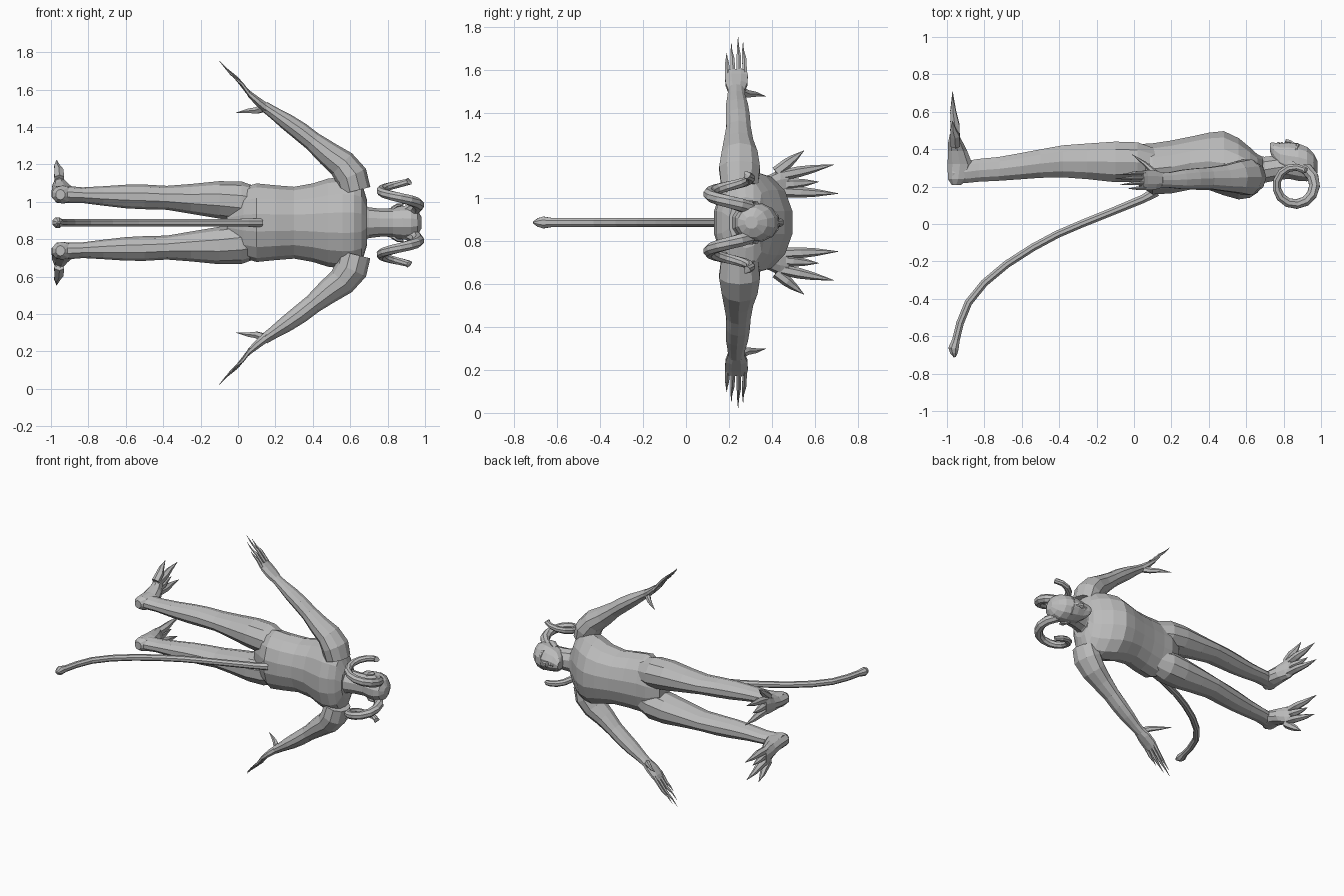
import bpy, bmesh, math
from mathutils import Vector

MID = 0.888  # height of the symmetry plane
X, Y, Z = Vector((1, 0, 0)), Vector((0, 1, 0)), Vector((0, 0, 1))

skin = bpy.data.materials.new("grey_skin")
skin.diffuse_color = (0.5, 0.5, 0.5, 1)


def loft(name, rows, ref, axis=None, sides=10, flip=1):
    """Skin elliptical rings; row = x, y, z offset, radius along ref, other radius."""
    pts = [Vector((r[0], r[1], MID + flip * r[2])) for r in rows]
    bm = bmesh.new()
    rings = []
    for i, (p, r) in enumerate(zip(pts, rows)):
        t = axis or (pts[min(i + 1, len(pts) - 1)] - pts[max(i - 1, 0)]).normalized()
        u = (ref - t * ref.dot(t)).normalized()
        v = t.cross(u)
        ring = []
        for k in range(sides):
            a = 2 * math.pi * (k + 0.5) / sides
            ring.append(bm.verts.new(p + u * (r[3] * math.cos(a)) + v * (r[4] * math.sin(a))))
        rings.append(ring)
    for a, b in zip(rings, rings[1:]):
        for k in range(sides):
            n = (k + 1) % sides
            bm.faces.new((a[k], a[n], b[n], b[k]))
    bm.faces.new(rings[0])
    bm.faces.new(rings[-1])
    bmesh.ops.recalc_face_normals(bm, faces=bm.faces)
    me = bpy.data.meshes.new(name)
    bm.to_mesh(me)
    bm.free()
    me.materials.append(skin)
    ob = bpy.data.objects.new(name, me)
    bpy.context.collection.objects.link(ob)
    return ob


def pair(name, rows, ref, axis=None, sides=10):
    for flip, side in ((1, "left"), (-1, "right")):
        loft(f"{name}_{side}", rows, ref, axis, sides, flip)


# Torso, neck and head lie along x, with the chest facing +y
loft("torso", [
    (-.06, .33, 0, .06, .11), (.03, .315, 0, .115, .19), (.1, .295, 0, .14, .21),
    (.2, .305, 0, .145, .2), (.3, .325, 0, .145, .192), (.4, .335, 0, .157, .21),
    (.48, .325, 0, .176, .235), (.56, .295, 0, .168, .245), (.62, .275, 0, .138, .24),
    (.66, .27, 0, .105, .22), (.69, .28, 0, .08, .12)], Y, X, 14)
loft("neck", [(.64, .28, 0, .085, .11), (.7, .29, 0, .073, .082),
              (.76, .3, 0, .07, .075), (.84, .31, 0, .07, .075)], Y, X)
loft("head", [
    (.728, .41, 0, .025, .028), (.745, .385, 0, .052, .05), (.78, .352, 0, .082, .073),
    (.83, .338, 0, .1, .086), (.88, .33, 0, .103, .092), (.925, .32, 0, .095, .09),
    (.96, .31, 0, .07, .07), (.982, .305, 0, .03, .03)], Y, X, 12)
loft("nose", [(.865, .425, 0, .006, .01), (.835, .438, 0, .013, .014),
              (.812, .44, 0, .016, .022), (.804, .425, 0, .008, .016)], Y, X, 6)
for i, x in enumerate((.772, .79)):
    loft(f"lip_{i}", [(x, .415, -.035, .006, .005), (x, .428, 0, .012, .009),
                      (x, .415, .035, .006, .005)], Y, Z, 6)
pair("brow", [(.868, .425, .008, .01, .008), (.875, .42, .035, .012, .01),
              (.868, .392, .07, .01, .008)], Y, Z, 6)
pair("ear", [(.82, .32, .07, .025, .015), (.85, .31, .092, .03, .01),
             (.885, .3, .098, .012, .006)], Y, X, 6)

# Spiral horns: one full turn curling back and outwards
horn = []
for i in range(15):
    t = i / 14
    a = math.radians(80 - 385 * t)
    rad = .107 - .012 * t
    w = .034 * (1 - .45 * t)
    horn.append((.861 + rad * math.cos(a), .208 + rad * math.sin(a), .05 + .17 * t ** .85, w, w))
horn.append((.905, .275, .235, .006, .006))
pair("horn", horn, Z, None, 8)

# Arms spread outward and towards the feet
pair("arm", [
    (.625, .25, .17, .09, .085), (.605, .25, .25, .1, .088), (.555, .25, .315, .088, .078),
    (.48, .245, .37, .072, .066), (.4, .245, .435, .06, .052), (.33, .242, .49, .058, .05),
    (.26, .238, .54, .054, .044), (.19, .235, .588, .043, .033), (.14, .235, .622, .04, .028)], Y)
pair("palm", [(.16, .235, .605, .038, .028), (.11, .235, .645, .055, .024),
              (.065, .235, .685, .058, .017), (.045, .235, .71, .05, .01)], Y, None, 8)
for i, (y0, y1, xt, zt) in enumerate(((.193, .19, -.03, .79), (.22, .212, -.075, .835),
                                      (.248, .243, -.1, .865), (.275, .266, -.075, .84))):
    xm, zm = .055 * .5 + xt * .5, .69 * .5 + zt * .5
    pair(f"finger_{i}", [(.07, y0, .675, .013, .011), (xm + .01, y0 * .6 + y1 * .4, zm, .011, .009),
                         (xt * .75 + .014, y1, zt * .75 + .1725, .005, .005),
                         (xt, y1, zt, .001, .001)], Y, None, 6)
pair("thumb", [(.14, .245, .615, .025, .02), (.1, .285, .6, .02, .016),
               (.055, .325, .598, .013, .011), (-.01, .372, .588, .001, .001)], Z, None, 6)

# Legs
pair("leg", [
    (.12, .32, .1, .085, .085), (.02, .33, .112, .112, .108), (-.1, .332, .122, .114, .1),
    (-.25, .335, .127, .1, .08), (-.38, .335, .133, .09, .064), (-.5, .323, .138, .08, .066),
    (-.6, .31, .14, .074, .063), (-.72, .295, .143, .067, .052), (-.83, .287, .147, .064, .042),
    (-.9, .278, .15, .062, .045), (-.97, .272, .15, .055, .045)], Y, X)

# Clawed feet pointing to +y
pair("foot", [
    (-.95, .208, .15, .025, .028), (-.94, .24, .15, .058, .048), (-.93, .32, .153, .07, .05),
    (-.943, .39, .165, .054, .058), (-.955, .44, .178, .04, .07), (-.962, .48, .185, .024, .065)],
    X, Y)
for i, (z0, yt, zt) in enumerate(((.235, .55, .335), (.215, .69, .27), (.175, .62, .19), (.145, .71, .135))):
    y0 = .42
    pair(f"toe_{i}", [(-.955, y0, z0, .03, .026),
                      (-.957, y0 + (yt - y0) * .4, z0 + (zt - z0) * .4, .027, .025),
                      (-.967, y0 + (yt - y0) * .65, z0 + (zt - z0) * .65, .018, .018),
                      (-.97, yt, zt, .001, .001)], X, None, 6)

# Long tail curving to -y, with a swollen tip
loft("tail", [
    (.12, .175, 0, .026, .03), (.05, .135, 0, .023, .024), (-.12, .065, 0, .022, .022),
    (-.27, .005, 0, .022, .022), (-.41, -.055, 0, .022, .022), (-.54, -.125, 0, .022, .022),
    (-.68, -.215, 0, .022, .022), (-.8, -.315, 0, .022, .022), (-.885, -.42, 0, .022, .022),
    (-.93, -.53, 0, .022, .022), (-.952, -.62, 0, .022, .022), (-.965, -.665, 0, .03, .03),
    (-.962, -.69, 0, .022, .022), (-.958, -.712, 0, .006, .006)], Z, None, 8)
